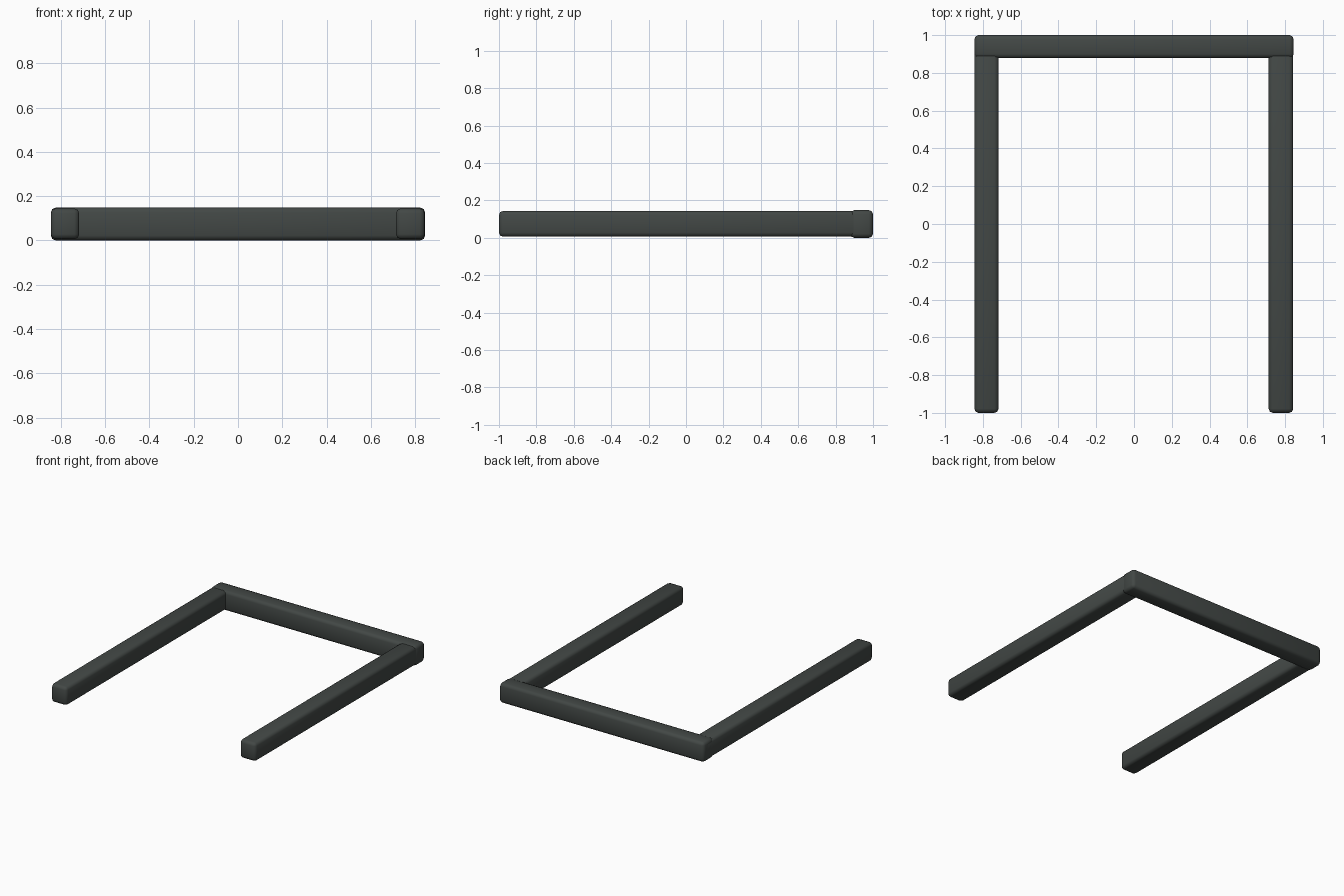
import bpy, bmesh

if "Cube" in bpy.data.objects:
    bpy.data.objects.remove(bpy.data.objects["Cube"])

mat = bpy.data.materials.new("dark_grey")
mat.diffuse_color = (0.055, 0.064, 0.06, 1)
mat.use_nodes = True
mat.node_tree.nodes["Principled BSDF"].inputs["Base Color"].default_value = mat.diffuse_color


def bar(name, lo, hi, bevel=0.022):
    """Softly rounded, smooth-shaded bar between two corners."""
    bm = bmesh.new()
    bmesh.ops.create_cube(bm, size=1)
    for v in bm.verts:
        v.co = [(lo[i] + hi[i]) / 2 + v.co[i] * (hi[i] - lo[i]) for i in range(3)]
    bmesh.ops.bevel(bm, geom=bm.edges[:], offset=bevel, segments=2,
                    profile=0.5, affect='EDGES')
    for f in bm.faces:
        f.smooth = True
    me = bpy.data.meshes.new(name)
    bm.to_mesh(me)
    bm.free()
    me.materials.append(mat)
    ob = bpy.data.objects.new(name, me)
    bpy.context.collection.objects.link(ob)
    return ob


# Side rails, running into the back rail
bar("left_rail", (-0.845, -1.0, 0.006), (-0.717, 0.98, 0.144))
bar("right_rail", (0.713, -1.0, 0.006), (0.843, 0.98, 0.144))

# Back rail across the full width
bar("back_rail", (-0.845, 0.878, 0.0), (0.845, 1.0, 0.148))
